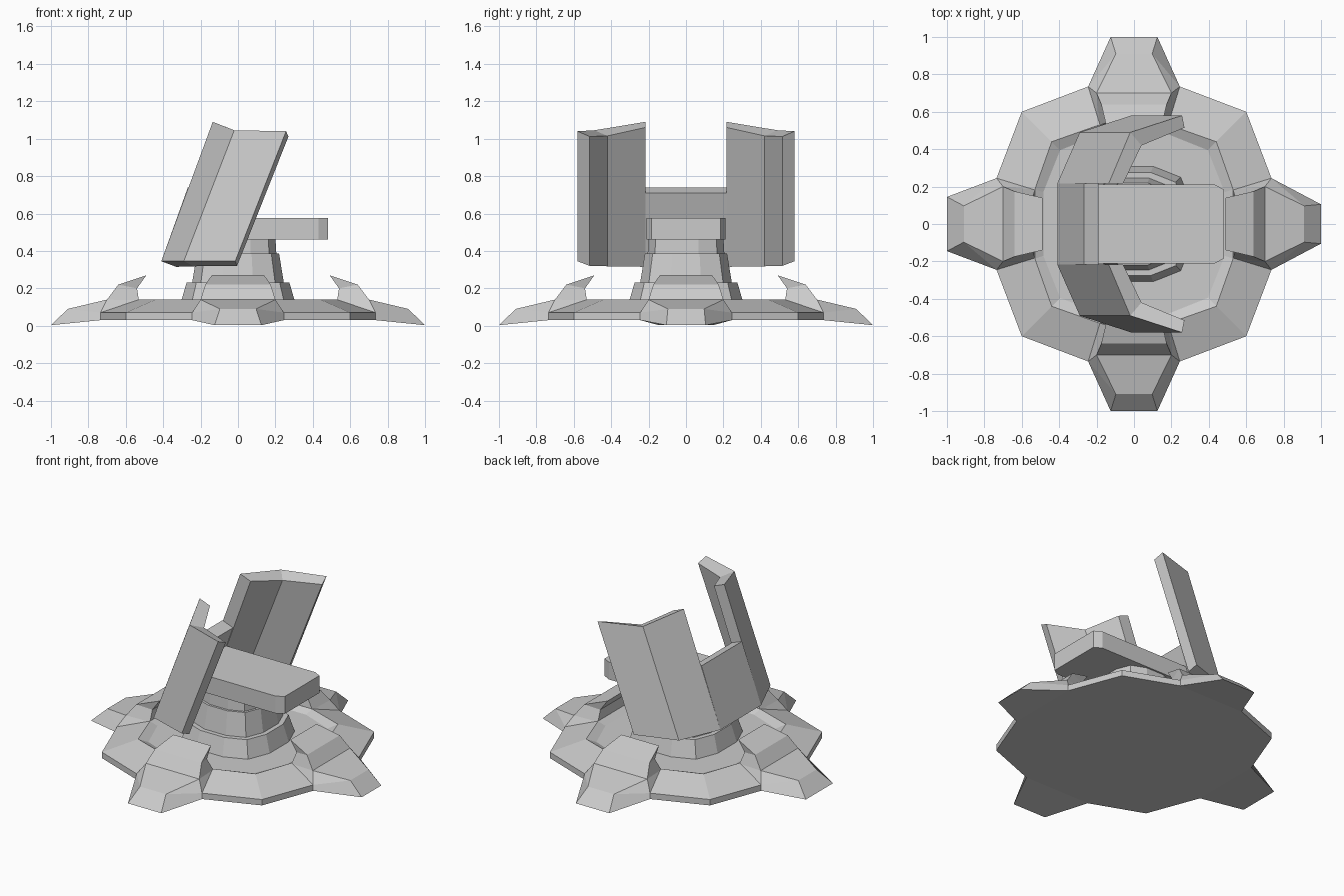
import bpy, bmesh, math
from mathutils import Matrix

if "Cube" in bpy.data.objects:
    bpy.data.objects.remove(bpy.data.objects["Cube"])


def make(name, verts, faces, mirror=False):
    """Build a flat-shaded object, optionally mirrored across y."""
    if mirror:
        n = len(verts)
        faces = faces + [tuple(i + n for i in reversed(f)) for f in faces]
        verts = verts + [(x, -y, z) for x, y, z in verts]
    me = bpy.data.meshes.new(name)
    me.from_pydata(verts, [], faces)
    bm = bmesh.new()
    bm.from_mesh(me)
    bmesh.ops.recalc_face_normals(bm, faces=bm.faces[:])
    bm.to_mesh(me)
    bm.free()
    ob = bpy.data.objects.new(name, me)
    bpy.context.collection.objects.link(ob)
    return ob


def loft(name, rings):
    """Skin a stack of equal rings and cap both ends."""
    n = len(rings[0])
    faces = [tuple(range(n)), tuple(range((len(rings) - 1) * n, len(rings) * n))]
    for k in range(len(rings) - 1):
        for i in range(n):
            j = (i + 1) % n
            faces.append((k * n + i, k * n + j, (k + 1) * n + j, (k + 1) * n + i))
    return make(name, [v for r in rings for v in r], faces)


def ring12(a, b, c, z):
    """Twelve-sided ring: flats of half width a at distance b, corners at (c, c)."""
    pts = []
    quarter = [(b, -a), (b, a), (c, c)]
    for q in range(4):
        pts += [(x, y, z) for x, y in quarter]
        quarter = [(-y, x) for x, y in quarter]
    return pts


# Base skirt with a raised rim and shallow recess
loft("base_skirt", [ring12(.245, .735, .60, .03), ring12(.245, .735, .60, .07),
                    ring12(.185, .53, .44, .14), ring12(.17, .485, .395, .115)])

# Stepped pedestal
steps = [(.31, .11), (.275, .23), (.245, .23), (.22, .385), (.205, .385), (.20, .47)]
loft("pedestal", [ring12(b * .33, b, b * .81, z) for b, z in steps])

# Four feet with an upturned horn (radius, half width, height)
for q, tip in enumerate((.105, .125, .145, .125)):
    side = [(1.0, tip, .003), (.91, .097, .09), (.70, .20, .14), (.64, .175, .22),
            (.49, .14, .27), (.54, .145, .20), (.53, .185, .135),
            (.735, .245, .07), (.735, .245, .03)]
    n = len(side)
    verts = side + [(x, -y, z) for x, y, z in side]
    # The flank is closed at the lower tip by the first quad
    flank = [(0, 1, 7, 8), (1, 2, 7), (2, 6, 7), (2, 3, 5, 6), (3, 4, 5)]
    faces = flank + [tuple(i + n for i in f) for f in flank]
    # Spanning strips across the foot: top, horn, back and underside
    for i, j in ((0, 1), (1, 2), (2, 3), (3, 4), (4, 5), (5, 6), (6, 7), (7, 8), (8, 0)):
        faces.append((i, j, j + n, i + n))
    foot = make("foot_%d" % (q + 1), verts, faces)
    foot.data.transform(Matrix.Rotation(q * math.pi / 2, 4, 'Z'))

# Horizontal seat slab with clipped front corners
outline = [(-.29, -.212), (.43, -.212), (.48, -.185), (.48, .185), (.43, .212), (-.29, .212)]
loft("seat_slab", [[(x, y, z) for x, y in outline] for z in (.46, .577)])

# Leaning back plate
profile = [(-.41, .345), (-.33, .315), (-.19, .71), (-.268, .74)]
loft("back_plate", [[(x, y, z) for x, z in profile] for y in (-.217, .217)])

# Pair of folded side wings, lofted from lower to upper section
lower = [(-.41, .217, .345), (-.29, .49, .345), (-.015, .58, .345),
         (-.005, .515, .32), (-.235, .42, .318), (-.33, .217, .315)]
upper = [(-.135, .217, 1.09), (-.02, .49, 1.045), (.257, .58, 1.04),
         (.27, .515, 1.012), (.04, .42, 1.015), (-.058, .217, 1.06)]
faces = [(i, (i + 1) % 6, (i + 1) % 6 + 6, i + 6) for i in range(6)]
for o in (0, 6):
    faces += [(o, o + 1, o + 4, o + 5), (o + 1, o + 2, o + 3, o + 4)]
make("side_wings", lower + upper, faces, mirror=True)
